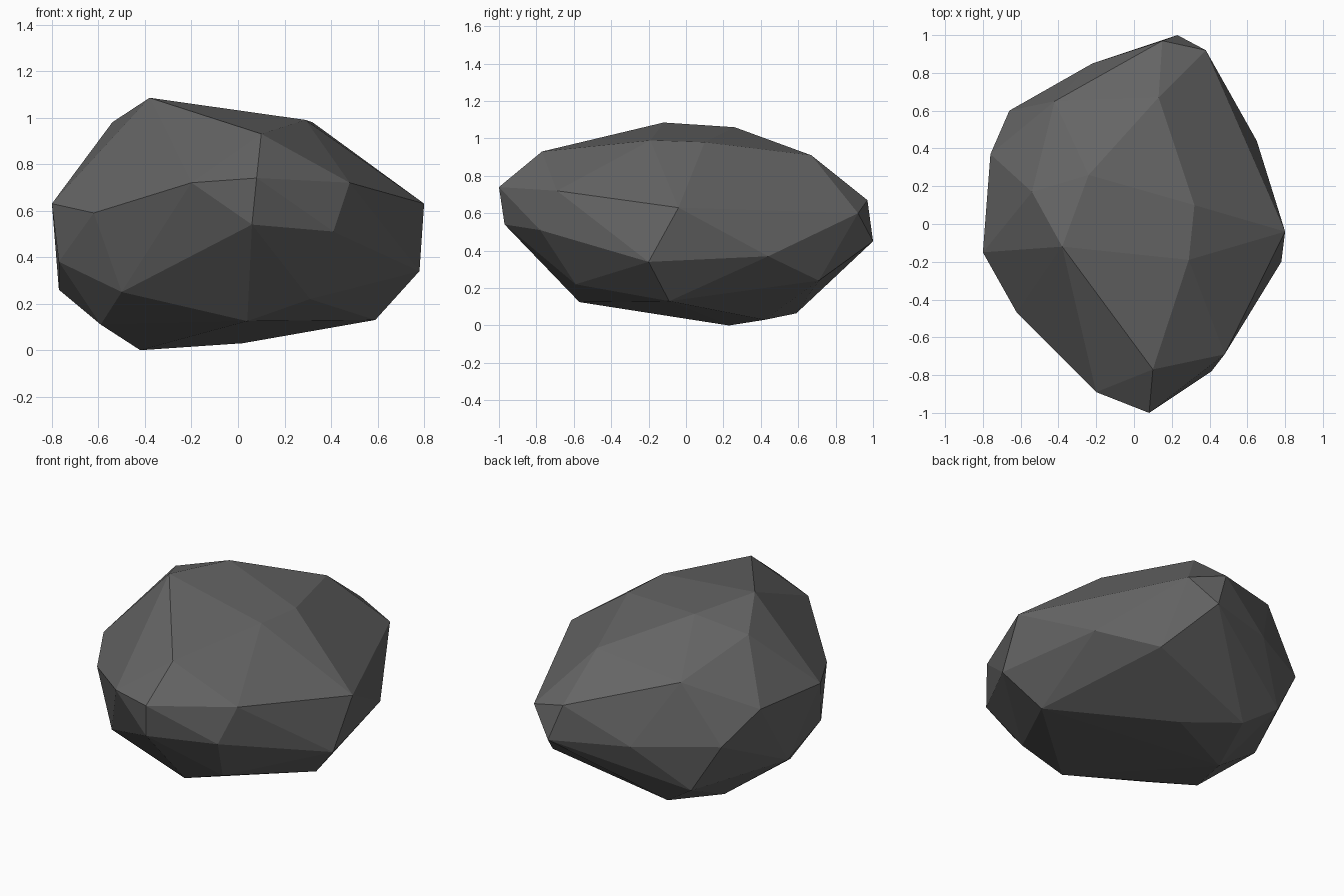
import bpy
import bmesh
from mathutils import Vector

# Remove the default cube only
default_cube = bpy.data.objects.get("Cube")
if default_cube is not None:
    bpy.data.objects.remove(default_cube, do_unlink=True)


def make_material(name, colour):
    """One flat matte colour for viewport and render."""
    material = bpy.data.materials.new(name)
    material.use_nodes = True
    material.diffuse_color = colour
    shader = material.node_tree.nodes["Principled BSDF"]
    shader.inputs["Base Color"].default_value = colour
    shader.inputs["Roughness"].default_value = 1
    return material


def faceted_rock(name, layers, unit, material):
    """Wrap a tight faceted skin around the corners of every layer."""
    bm = bmesh.new()
    for corners in layers:
        for corner in corners:
            bm.verts.new(Vector(corner) * unit)
    result = bmesh.ops.convex_hull(bm, input=bm.verts[:], use_existing_faces=False)
    # Drop any corner that ended up inside the skin
    loose = [v for v in bm.verts if not v.link_faces]
    bmesh.ops.delete(bm, geom=loose, context="VERTS")
    bmesh.ops.recalc_face_normals(bm, faces=bm.faces[:])
    for face in bm.faces:
        face.smooth = False
    mesh = bpy.data.meshes.new(name)
    bm.to_mesh(mesh)
    bm.free()
    mesh.materials.append(material)
    rock = bpy.data.objects.new(name, mesh)
    bpy.context.scene.collection.objects.link(rock)
    return rock


# Corners of the stone in hundredths of a unit, from top to bottom
crown = [(-38, -12, 108.5), (-24, 26, 106), (29, -19, 99), (32, 10, 98),
         (-54, 17, 98), (10, -77, 93), (13, 67, 91), (-42, 65, 84)]
shoulder = [(8, -100, 74), (-20, -89, 72), (48, -69, 72), (15, 97, 67),
            (-76, 37, 66), (80, -4, 63), (-80, -15, 63), (38, 92, 60),
            (-62, -47, 59)]
belly = [(6, -97, 54), (41, -78, 51), (-66, 60, 49), (-22, 85, 47),
         (23, 100, 45), (-77, -20, 38), (65, 44, 37), (78, -20, 34)]
underside = [(-77, 12, 26), (-50, -50, 25), (40, 71, 24), (31, -59, 22),
             (-49, 65, 20), (59, -9, 13), (4, -57, 12.5), (-59, -16, 11),
             (-29, 59, 6.5), (2, 42, 3), (-42, 23, 0)]

stone_grey = make_material("stone_grey", (0.13, 0.13, 0.13, 1))
faceted_rock("rock", [crown, shoulder, belly, underside], 0.01, stone_grey)
